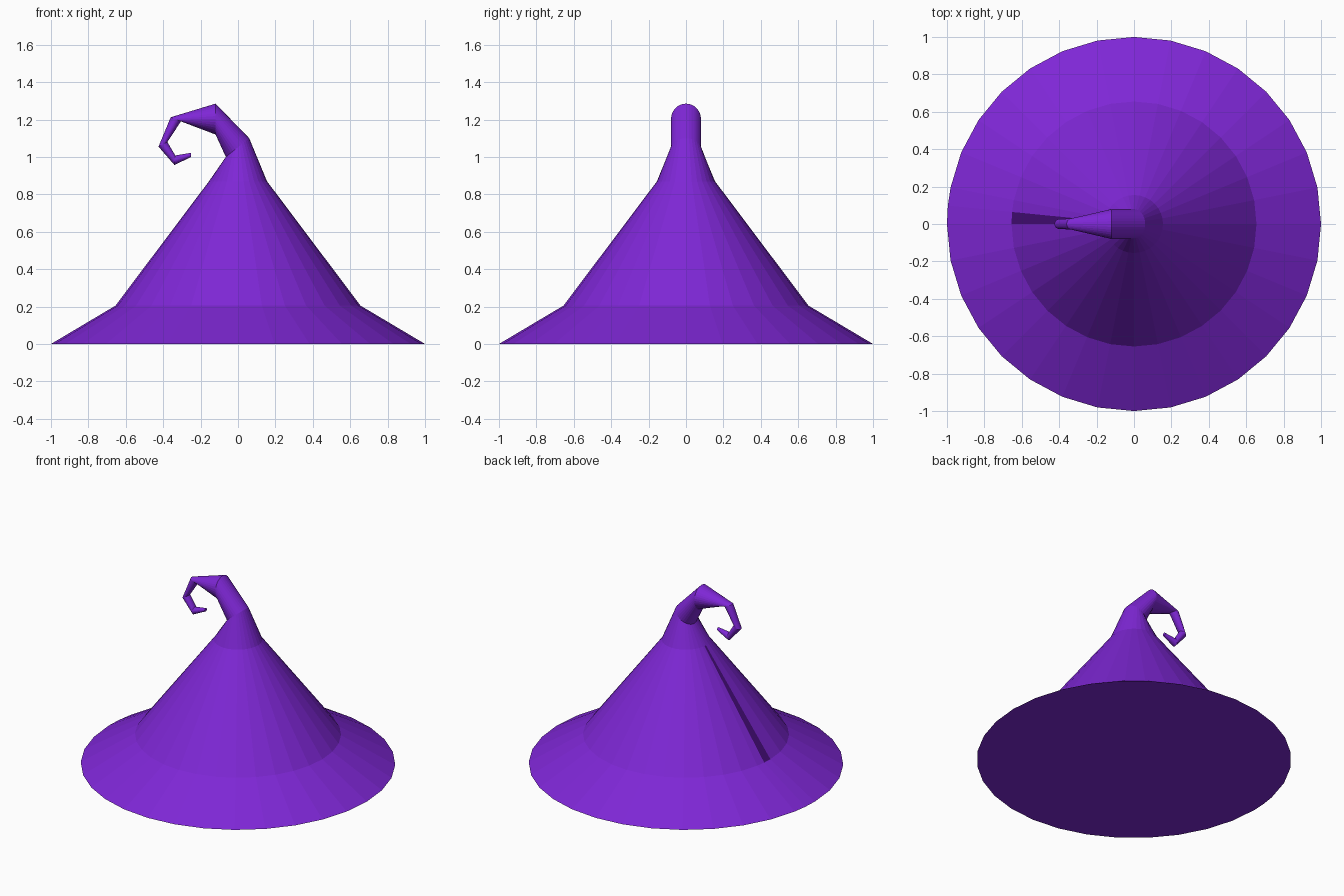
import bpy, bmesh, math
from mathutils import Vector

cube = bpy.data.objects.get("Cube")
if cube:
    bpy.data.objects.remove(cube, do_unlink=True)


def flat_material(name, colour):
    mat = bpy.data.materials.new(name)
    mat.use_nodes = True
    mat.diffuse_color = colour
    bsdf = next(n for n in mat.node_tree.nodes if n.type == 'BSDF_PRINCIPLED')
    bsdf.inputs["Base Color"].default_value = colour
    return mat


SIDES = 32
# One extra spoke halves the sector that carries the dark seam
seam_start, seam_end = math.pi * (1 - 1 / SIDES), math.pi
angles = sorted([i * math.tau / SIDES for i in range(SIDES)] + [seam_start])

# Each ring: outer point (x, z), inner point (x, z), half width in y
rings = [
    ((1.0, 0.0), (-1.0, 0.0), 1.0),            # brim edge
    ((0.655, 0.205), (-0.655, 0.205), 0.655),  # brim meets cone
    ((0.155, 0.87), (-0.155, 0.87), 0.155),    # cone meets neck
    ((0.06, 1.10), (-0.065, 1.0), 0.08),       # base of bent tip
    ((-0.12, 1.285), (-0.12, 1.12), 0.08),     # first bend
    ((-0.36, 1.212), (-0.305, 1.19), 0.03),    # curl bends
    ((-0.425, 1.055), (-0.378, 1.08), 0.026),
    ((-0.34, 0.957), (-0.335, 1.008), 0.026),
    ((-0.25, 1.0), (-0.25, 1.022), 0.012),     # end of curl
]

bm = bmesh.new()
loops = []
for (ox, oz), (ix, iz), half_y in rings:
    outer, inner = Vector((ox, 0, oz)), Vector((ix, 0, iz))
    mid, arm = (outer + inner) / 2, (outer - inner) / 2
    side = Vector((0, half_y, 0))
    loops.append([bm.verts.new(mid + arm * math.cos(a) + side * math.sin(a))
                  for a in angles])

# Walls between rings, with the seam on the cone section
n = len(angles)
for level, (low, high) in enumerate(zip(loops, loops[1:])):
    for i in range(n):
        j = (i + 1) % n
        face = bm.faces.new((low[i], low[j], high[j], high[i]))
        if level == 1 and seam_start - 0.01 < angles[i] < seam_end - 0.01:
            face.material_index = 1

# Closed underside and curl end
bm.faces.new(loops[0][::-1])
bm.faces.new(loops[-1])
bmesh.ops.recalc_face_normals(bm, faces=bm.faces)

mesh = bpy.data.meshes.new("pointed_hat")
bm.to_mesh(mesh)
bm.free()
mesh.materials.append(flat_material("purple", (0.21, 0.02, 0.67, 1)))
mesh.materials.append(flat_material("dark_purple", (0.061, 0.004, 0.195, 1)))
hat = bpy.data.objects.new("pointed_hat", mesh)
bpy.context.scene.collection.objects.link(hat)
